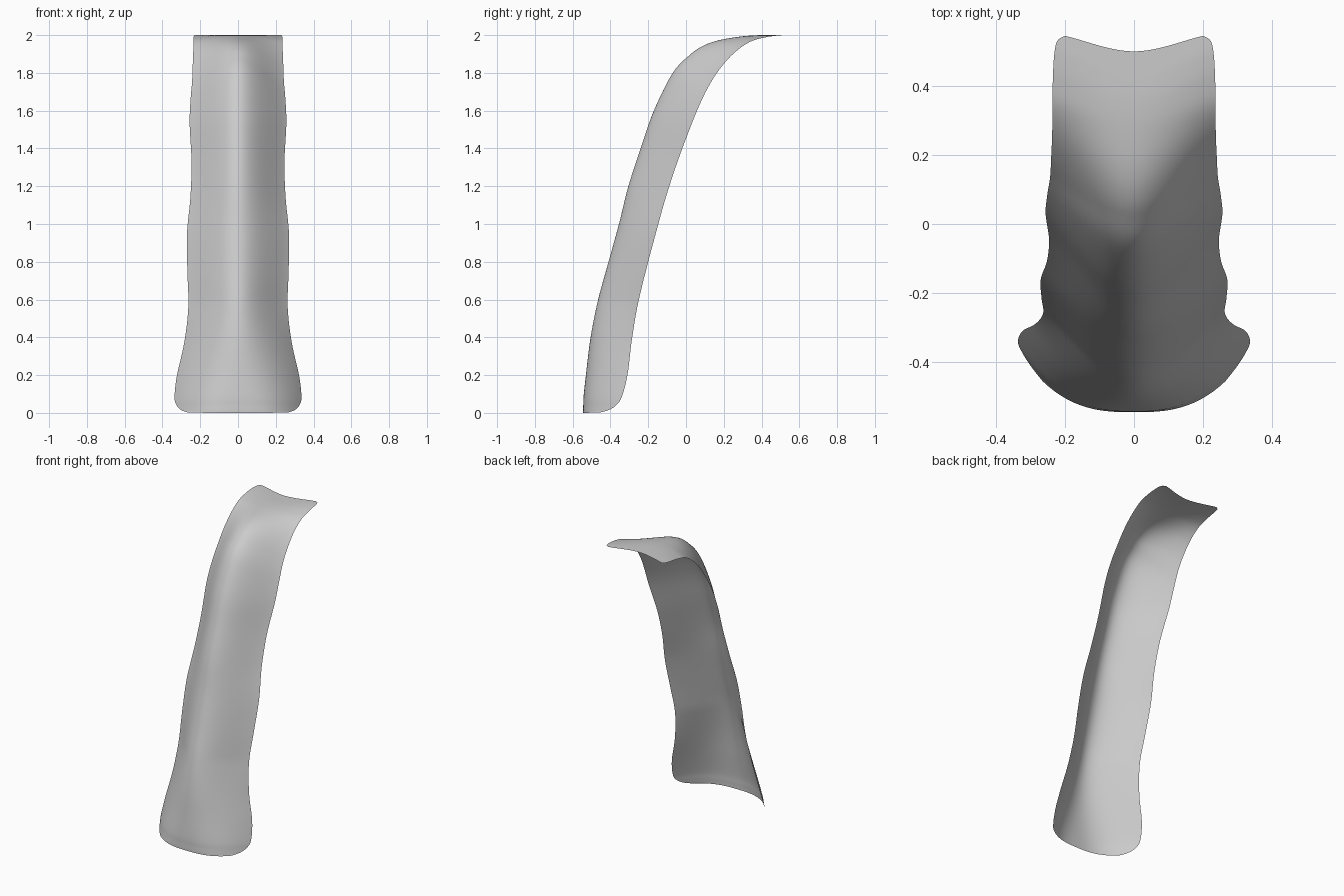
import bpy
import bmesh
from mathutils import Vector

cube = bpy.data.objects.get("Cube")
if cube:
    bpy.data.objects.remove(cube, do_unlink=True)

# Sheet stations from foot to lip: spine y, spine z, rim x, rim y, rim z
STATIONS = [
    (-.545, 0, .265, -.455, .002),
    (-.545, .015, .3, -.41, .015),
    (-.544, .04, .325, -.37, .04),
    (-.542, .09, .336, -.34, .085),
    (-.53, .2, .323, -.31, .2),
    (-.505, .4, .285, -.289, .37),
    (-.465, .6, .263, -.258, .56),
    (-.41, .8, .268, -.213, .75),
    (-.355, 1, .27, -.16, .95),
    (-.305, 1.2, .252, -.107, 1.14),
    (-.24, 1.4, .246, -.045, 1.33),
    (-.17, 1.6, .256, .03, 1.53),
    (-.07, 1.8, .251, .085, 1.66),
    (.02, 1.895, .243, .135, 1.755),
    (.09, 1.943, .24, .19, 1.835),
    (.17, 1.972, .237, .26, 1.91),
    (.27, 1.99, .236, .34, 1.965),
    (.35, 1.998, .235, .42, 1.988),
    (.42, 2, .231, .49, 1.998),
    (.47, 2, .222, .53, 2),
    (.5, 2, .2, .545, 2),
]
STEPS = 6      # rows between two stations
HALF = 20      # columns on each side of the spine


def spline_rows(points, steps):
    """Smooth rows running through all stations (Catmull-Rom)."""
    pts = [Vector(p) for p in points]
    pts = [2 * pts[0] - pts[1]] + pts + [2 * pts[-1] - pts[-2]]
    rows = []
    for a, b, c, d in zip(pts, pts[1:], pts[2:], pts[3:]):
        for i in range(steps):
            t = i / steps
            rows.append(b + (c - a) * t / 2
                        + (2 * a - 5 * b + 4 * c - d) * t * t / 2
                        + (3 * b - a - 3 * c + d) * t ** 3 / 2)
    rows.append(pts[-2])
    return rows


def section(u, height):
    """Sweep-back from spine to rim: full arc at the foot, softly flared above."""
    arc = u ** 2.8
    flared = 1.91 * u ** 2 - .91 * u ** 3
    blend = min(1, max(0, height / .6))
    return arc + (flared - arc) * blend


def make_material(name, color):
    mat = bpy.data.materials.new(name)
    mat.use_nodes = True
    mat.diffuse_color = color
    mat.node_tree.nodes["Principled BSDF"].inputs["Base Color"].default_value = color
    return mat


# Curved sheet lofted through the rows
bm = bmesh.new()
grid = []
for spine_y, spine_z, rim_x, rim_y, rim_z in spline_rows(STATIONS, STEPS):
    line = []
    for col in range(-HALF, HALF + 1):
        u = col / HALF
        f = section(abs(u), spine_z)
        line.append(bm.verts.new((rim_x * u,
                                  spine_y + (rim_y - spine_y) * f,
                                  min(2, max(0, spine_z + (rim_z - spine_z) * f)))))
    grid.append(line)

for low, high in zip(grid, grid[1:]):
    for i in range(2 * HALF):
        face = bm.faces.new((low[i], low[i + 1], high[i + 1], high[i]))
        face.smooth = True

mesh = bpy.data.meshes.new("curved_sheet")
bm.to_mesh(mesh)
bm.free()
mesh.materials.append(make_material("light grey", (.6, .6, .6, 1)))
sheet = bpy.data.objects.new("curved_sheet", mesh)
bpy.context.collection.objects.link(sheet)
